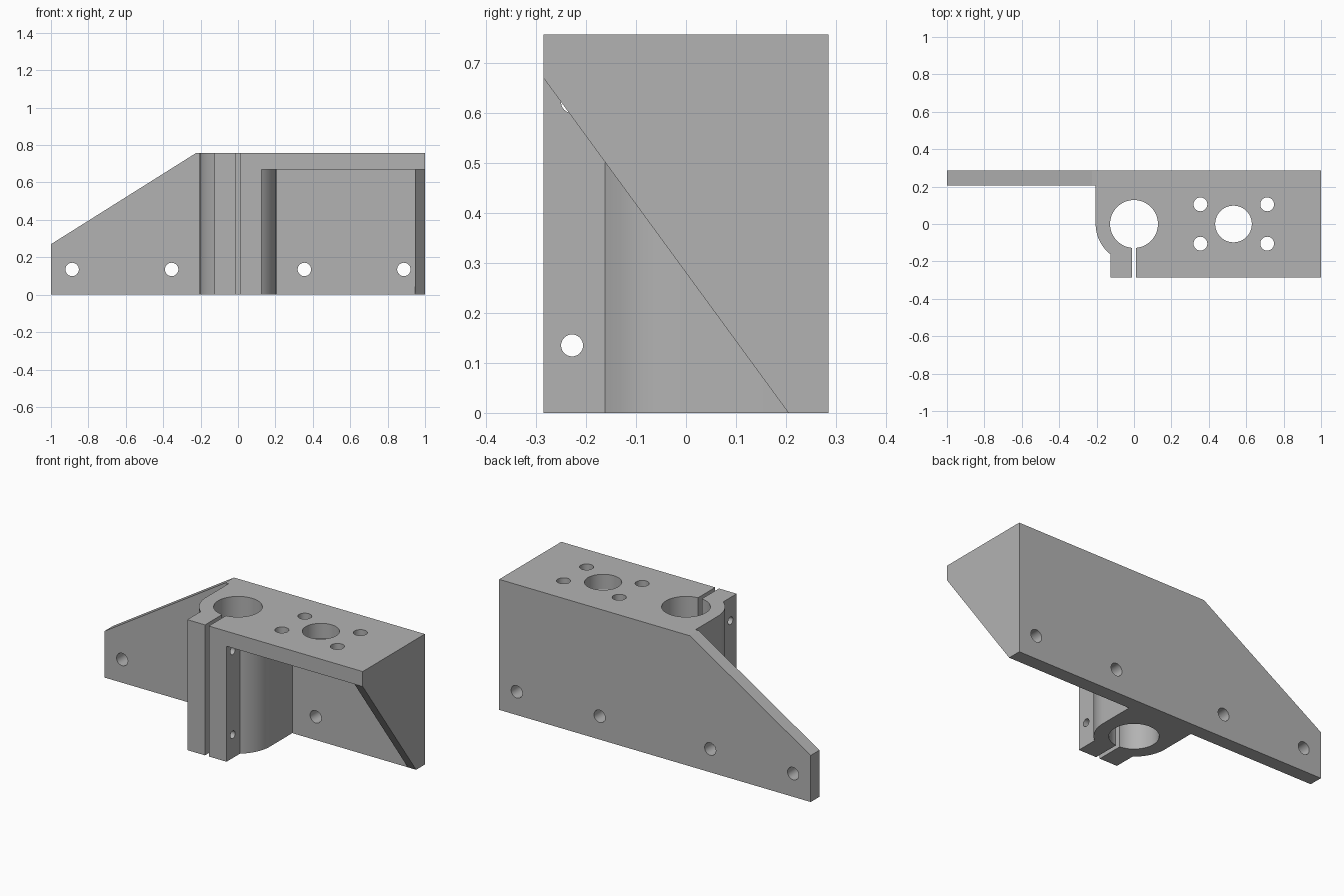
import bpy, bmesh, math
from mathutils import Vector

cube = bpy.data.objects.get("Cube")
if cube:
    bpy.data.objects.remove(cube, do_unlink=True)

grey = bpy.data.materials.new("machined_grey")
grey.use_nodes = True
grey.diffuse_color = (0.45, 0.45, 0.45, 1)
grey.node_tree.nodes["Principled BSDF"].inputs["Base Color"].default_value = (0.45, 0.45, 0.45, 1)

HEIGHT, DEPTH, WALL_Y, DECK_Z = 0.757, 0.285, 0.205, 0.67
AXES = {"x": lambda a, b, c: (c, a, b),
        "y": lambda a, b, c: (a, c, b),
        "z": lambda a, b, c: (a, b, c)}


def prism(name, outline, axis, start, end):
    """Extrude a 2D outline along an axis."""
    place = AXES[axis]
    bm = bmesh.new()
    face = bm.faces.new([bm.verts.new(place(a, b, start)) for a, b in outline])
    grown = bmesh.ops.extrude_face_region(bm, geom=[face])["geom"]
    verts = [g for g in grown if isinstance(g, bmesh.types.BMVert)]
    bmesh.ops.translate(bm, verts=verts, vec=Vector(place(0, 0, end - start)))
    bmesh.ops.recalc_face_normals(bm, faces=bm.faces)
    mesh = bpy.data.meshes.new(name)
    bm.to_mesh(mesh)
    bm.free()
    mesh.materials.append(grey)
    obj = bpy.data.objects.new(name, mesh)
    bpy.context.collection.objects.link(obj)
    return obj


def rect(a0, a1, b0, b1):
    return [(a0, b0), (a1, b0), (a1, b1), (a0, b1)]


def arc(radius, start, end, steps, a=0, b=0):
    angles = [start + (end - start) * i / steps for i in range(steps + 1)]
    return [(a + radius * math.cos(t), b + radius * math.sin(t)) for t in angles]


def hole(axis, a, b, radius, start, end, sides=32):
    return prism("hole_cutter", arc(radius, 0, math.tau, sides, a, b)[:-1], axis, start, end)


def combine(target, tool, operation):
    tool.hide_render = True
    mod = target.modifiers.new(operation.title(), "BOOLEAN")
    mod.operation, mod.solver, mod.object = operation, "EXACT", tool
    bpy.context.view_layer.objects.active = target
    bpy.ops.object.modifier_apply(modifier=mod.name)
    bpy.data.objects.remove(tool, do_unlink=True)


# Back wall with its sloping end
bracket = prism("motor_bracket", [(-1, 0), (1, 0), (1, HEIGHT), (-0.225, HEIGHT), (-1, 0.27)],
                "y", WALL_Y, DEPTH)

# Clamp block: round body, straight sides to the wall, two front ears
R, EAR = 0.205, 0.126
meet = math.acos(EAR / R)
clamp_outline = ([(R, DEPTH)] + arc(R, 0, -meet, 16) + [(EAR, -DEPTH), (-EAR, -DEPTH)]
                 + arc(R, meet - math.pi, -math.pi, 16) + [(-R, DEPTH)])
combine(bracket, prism("clamp_block", clamp_outline, "z", 0, HEIGHT), "UNION")

# Top deck and triangular end gusset
combine(bracket, prism("top_deck", rect(0, 1, -DEPTH, DEPTH), "z", DECK_Z, HEIGHT), "UNION")
gusset = [(WALL_Y, 0), (DEPTH, 0), (DEPTH, HEIGHT), (-DEPTH, HEIGHT), (-DEPTH, DECK_Z)]
combine(bracket, prism("end_gusset", gusset, "x", 0.947, 1), "UNION")

# Clamp bore and slot
cutters = [hole("z", 0, 0, 0.128, -0.1, 1, 64),
           prism("slot_cutter", rect(-0.012, 0.012, -0.4, -0.05), "z", -0.1, 1)]
# Motor opening and its four screw holes
cutters.append(hole("z", 0.532, 0, 0.098, 0.5, 1, 64))
cutters += [hole("z", x, y, 0.037, 0.5, 1) for x in (0.355, 0.712) for y in (-0.105, 0.105)]
# Mounting holes through the back wall
cutters += [hole("y", x, 0.135, 0.036, 0.15, 0.4) for x in (-0.887, -0.355, 0.355, 0.887)]
# Pinch bolt holes through the ears
cutters += [hole("x", -0.228, z, 0.022, -0.2, 0.2) for z in (0.135, HEIGHT - 0.135)]
for cutter in cutters:
    combine(bracket, cutter, "DIFFERENCE")

# Smooth curved walls, keep edges crisp
bpy.ops.object.select_all(action="DESELECT")
bracket.select_set(True)
bpy.context.view_layer.objects.active = bracket
bpy.ops.object.shade_smooth_by_angle(angle=math.radians(30))
